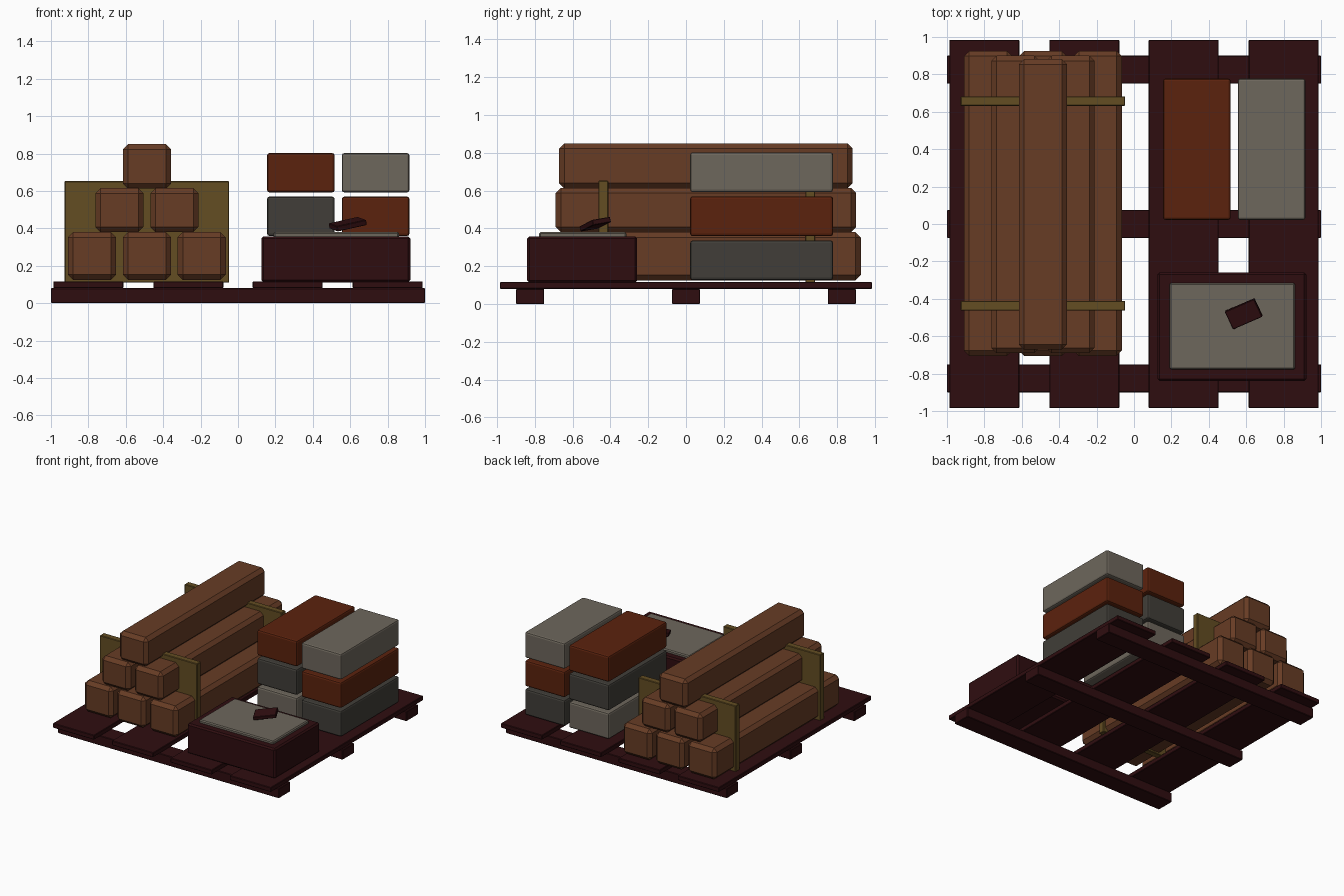
import bpy
import bmesh
from mathutils import Vector

default = bpy.data.objects.get("Cube")
if default:
    bpy.data.objects.remove(default, do_unlink=True)


def material(name, rgb):
    m = bpy.data.materials.new(name)
    m.use_nodes = True
    color = (*rgb, 1)
    m.diffuse_color = color
    m.node_tree.nodes["Principled BSDF"].inputs["Base Color"].default_value = color
    return m


timber = material("timber_brown", (0.135, 0.045, 0.018))
maroon = material("dark_maroon", (0.028, 0.004, 0.005))
olive = material("olive_strap", (0.125, 0.074, 0.016))
red = material("brick_red", (0.105, 0.016, 0.004))
light = material("light_grey", (0.155, 0.135, 0.107))
dark = material("dark_grey", (0.052, 0.048, 0.04))


def box(name, lo, hi, mat, bevel=0.0, segments=1):
    """Box between two corners with chamfered edges, origin at its centre."""
    lo, hi = Vector(lo), Vector(hi)
    size = hi - lo
    bm = bmesh.new()
    bmesh.ops.create_cube(bm, size=1)
    bmesh.ops.scale(bm, vec=size, verts=bm.verts)
    if bevel:
        bmesh.ops.bevel(bm, geom=bm.edges[:], offset=bevel, segments=segments,
                        profile=0.5, affect='EDGES')
    mesh = bpy.data.meshes.new(name)
    bm.to_mesh(mesh)
    bm.free()
    mesh.materials.append(mat)
    obj = bpy.data.objects.new(name, mesh)
    obj.location = (lo + hi) / 2
    bpy.context.collection.objects.link(obj)
    return obj


# Pallet: three runners carrying four planks
for i, y in enumerate((-0.825, 0, 0.825)):
    box(f"pallet_runner_{i + 1}", (-1, y - 0.075, 0), (1, y + 0.075, 0.08), maroon, 0.004)
for i, x in enumerate((-0.8, -0.265, 0.265, 0.8)):
    box(f"pallet_plank_{i + 1}", (x - 0.187, -0.985, 0.08), (x + 0.187, 0.985, 0.117), maroon, 0.004)

# Pyramid of chamfered timber beams, each row slightly shorter
rows = [
    ((-0.78, -0.487, -0.194), 0.125, 0.38, -0.705, 0.925),
    ((-0.634, -0.34), 0.38, 0.615, -0.69, 0.9),
    ((-0.487,), 0.612, 0.85, -0.672, 0.882),
]
for r, (centres, z0, z1, y0, y1) in enumerate(rows):
    for i, x in enumerate(centres):
        box(f"beam_row{r + 1}_{i + 1}", (x - 0.129, y0, z0), (x + 0.129, y1, z1), timber, 0.028)

# Upright plates that hold the beams
for name, y in (("front", -0.437), ("back", 0.657)):
    box(f"{name}_strap", (-0.927, y - 0.026, 0.11), (-0.047, y + 0.026, 0.653), olive, 0.004)

# Two stacks of blocks, bottom to top
stacks = {
    "inner": (0.155, (light, dark, red)),
    "outer": (0.555, (dark, red, light)),
}
for name, (x, colours) in stacks.items():
    for level, mat in enumerate(colours):
        z = 0.126 + 0.233 * level
        box(f"{name}_block_{level + 1}", (x, 0.022, z), (x + 0.362, 0.778, z + 0.211), mat, 0.014, 2)

# Crate with a lid panel and a loose offcut on top
box("crate", (0.125, -0.84, 0.112), (0.922, -0.258, 0.358), maroon, 0.012)
box("crate_lid", (0.19, -0.777, 0.35), (0.862, -0.315, 0.381), light, 0.008)
offcut = box("offcut", (0.5, -0.533, 0.408), (0.674, -0.427, 0.437), maroon, 0.003)
offcut.rotation_euler = (0.16, -0.2, 0.41)
